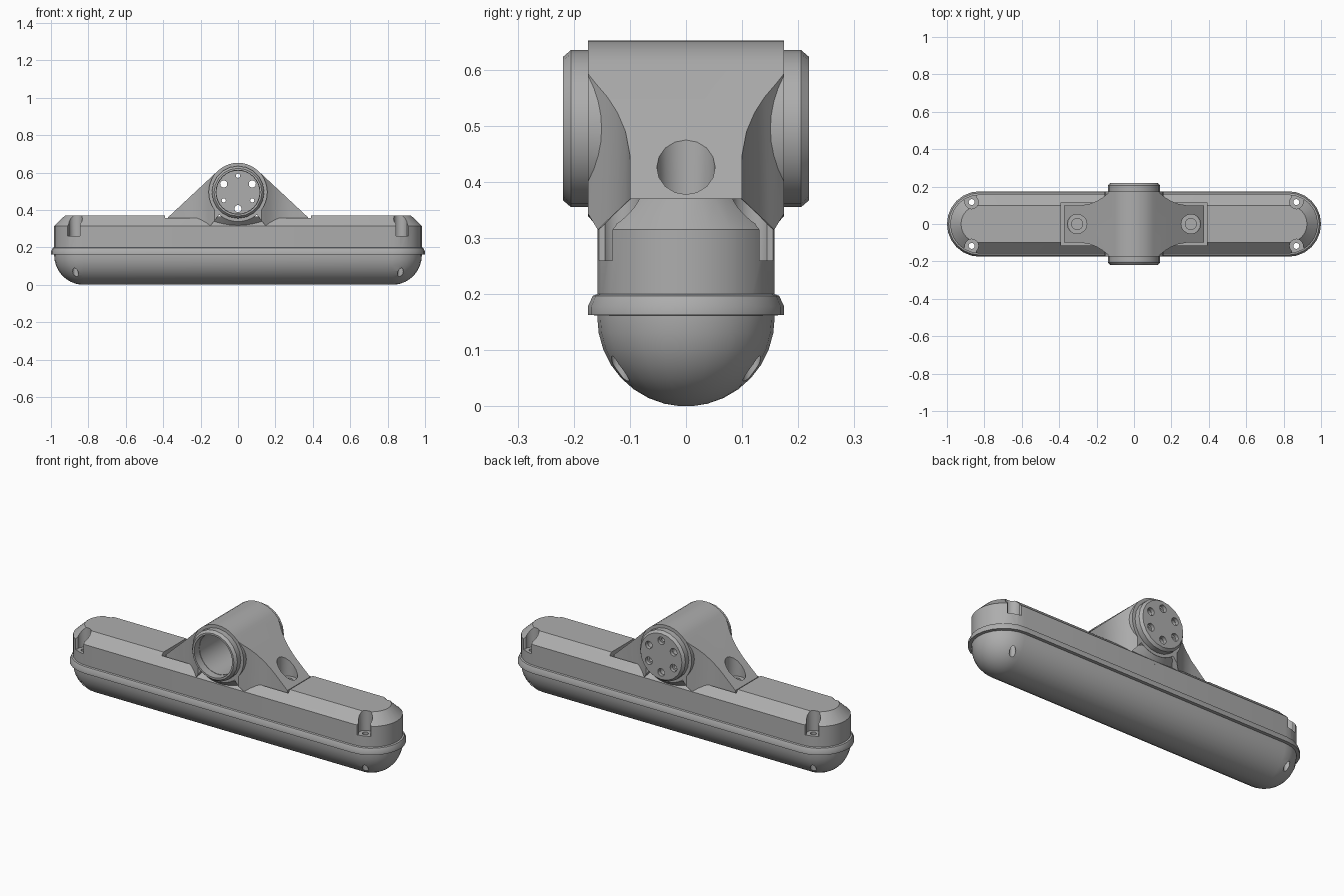
import bpy, bmesh, math
from mathutils import Matrix, Vector

default = bpy.data.objects.get("Cube")
if default:
    bpy.data.objects.remove(default)

grey = bpy.data.materials.new("plain_grey")
grey.use_nodes = True
COLOUR = (0.42, 0.42, 0.42, 1)
grey.diffuse_color = COLOUR
grey.node_tree.nodes["Principled BSDF"].inputs["Base Color"].default_value = COLOUR

PIPE_Z = 0.495   # height of the clamp axis
PIPE_R = 0.157
END_X = 0.825    # centre of the rounded body ends


def finish(name, bm):
    bmesh.ops.recalc_face_normals(bm, faces=bm.faces)
    mesh = bpy.data.meshes.new(name)
    bm.to_mesh(mesh)
    bm.free()
    mesh.materials.append(grey)
    obj = bpy.data.objects.new(name, mesh)
    bpy.context.collection.objects.link(obj)
    return obj


def loft(name, rings):
    """Closed solid through rings of equal point count."""
    bm = bmesh.new()
    loops = [[bm.verts.new(p) for p in ring] for ring in rings]
    n = len(loops[0])
    for a, b in zip(loops, loops[1:]):
        for i in range(n):
            j = (i + 1) % n
            bm.faces.new((a[i], a[j], b[j], b[i]))
    bm.faces.new(loops[0])
    bm.faces.new(loops[-1])
    return finish(name, bm)


def stadium(r, z, steps=12):
    ring = []
    for side, start in ((1, -math.pi / 2), (-1, math.pi / 2)):
        for i in range(steps + 1):
            a = start + math.pi * i / steps
            ring.append((side * END_X + r * math.cos(a), r * math.sin(a), z))
    return ring


def circle_y(r, y, sides):
    return [(r * math.cos(t), y, PIPE_Z + r * math.sin(t))
            for t in (2 * math.pi * i / sides for i in range(sides))]


def circle_z(x, y, r, z, sides=16):
    return [(x + r * math.cos(t), y + r * math.sin(t), z)
            for t in (2 * math.pi * i / sides for i in range(sides))]


def drill(x, y, r, z0, z1):
    return loft("drill", [circle_z(x, y, r, z0), circle_z(x, y, r, z1)])


def box(lo, hi):
    bm = bmesh.new()
    size = Vector(hi) - Vector(lo)
    mid = (Vector(hi) + Vector(lo)) / 2
    bmesh.ops.create_cube(bm, size=1, matrix=Matrix.Translation(mid) @ Matrix.Diagonal((*size, 1)))
    return finish("block", bm)


def combine(obj, tools, operation="DIFFERENCE"):
    bpy.context.view_layer.objects.active = obj
    for tool in tools:
        mod = obj.modifiers.new("combine", "BOOLEAN")
        mod.operation, mod.object, mod.solver = operation, tool, "EXACT"
        bpy.ops.object.modifier_apply(modifier=mod.name)
        bpy.data.objects.remove(tool)


# Rounded lower cover
R = 0.158
cover = loft("lower_cover", [stadium(R * math.sin(t), R - R * math.cos(t))
             for t in (math.radians(a) for a in (4, 14, 25, 36, 47, 58, 69, 80, 90))]
             + [stadium(R, 0.17)])

# Seam lip between the cover and the housing
lip = loft("seam_lip", [stadium(0.158, 0.162), stadium(0.175, 0.163), stadium(0.175, 0.178),
                        stadium(0.166, 0.197), stadium(0.158, 0.2)])

# Upper housing with bevelled top
housing = loft("upper_housing", [stadium(0.158, 0.165), stadium(0.158, 0.315), stadium(0.1, 0.37)])
cutters = [box((-0.39, -0.115, 0.31), (0.39, 0.115, 0.5))]
for s in (-1, 1):
    cutters.append(box((-0.002, s * 0.165 - 0.01, 0.202), (0.002, s * 0.165 + 0.01, 0.3)))

# Corner screw pockets, with holes right through
for sx in (-1, 1):
    for sy in (-1, 1):
        x, y = sx * 0.868, sy * 0.117
        cutters.append(drill(x, y, 0.036, 0.26, 0.5))
        cutters.append(drill(x + sx * 0.014, y + sy * 0.037, 0.038, 0.26, 0.5))
        for part in (cover, lip, housing):
            combine(part, [drill(x, y, 0.016, -0.1, 0.5)])
combine(housing, cutters)

# Saddle: pipe-and-wedge front outline trimmed by a waisted plan outline
arc = lambda a, b, n: [(PIPE_R * math.cos(t), PIPE_Z + PIPE_R * math.sin(t))
                       for t in (math.radians(a + (b - a) * i / n) for i in range(n + 1))]
outline = (arc(47, 133, 10) + [(-0.375, 0.36), (-0.375, 0.3), (-0.16, 0.3)]
           + arc(230, 310, 8) + [(0.16, 0.3), (0.375, 0.3), (0.375, 0.36)])
saddle = loft("clamp_saddle", [[(x, y, z) for x, z in outline] for y in (-0.3, 0.3)])
waist = [(0.125, 0.175), (0.145, 0.16), (0.17, 0.14), (0.2, 0.122), (0.235, 0.108), (0.28, 0.1), (0.39, 0.1)]
quarter = waist[::-1] + [(-x, y) for x, y in waist]
plan = quarter + [(x, -y) for x, y in quarter[::-1]]
combine(saddle, [loft("plan", [[(x, y, z) for x, y in plan] for z in (0, 1)])], "INTERSECT")

# Pipe sleeve
combine(saddle, [loft("sleeve", [circle_y(PIPE_R, y, 40) for y in (-0.1749, 0.1749)])], "UNION")

# Bolt wells in the saddle wings, and the pipe bore
wells = [loft("bore", [circle_y(0.115, y, 32) for y in (-0.3, 0.3)])]
for s in (-1, 1):
    wells.append(drill(s * 0.304, 0, 0.052, 0.36, 0.7))
    wells.append(drill(s * 0.304, 0, 0.03, 0.32, 0.7))
combine(saddle, wells)

# Flared collars under the sleeve ends
collars = []
for s, side in ((-1, "front"), (1, "back")):
    collar = loft(side + "_collar", [circle_y(0.225, s * 0.11, 40), circle_y(PIPE_R, s * 0.174, 40)])
    combine(collar, [box((-1, -1, 0.365), (1, 1, 1))])
    collars.append(collar)


# End caps: open ring at the front, drilled plate at the back
def end_cap(name, s):
    return loft(name, [circle_y(r, s * y, 20) for r, y in
                       ((0.14, 0.165), (0.14, 0.205), (0.128, 0.219))])


front_ring = end_cap("front_ring", -1)
combine(front_ring, [loft("bore", [circle_y(0.117, y, 32) for y in (-0.3, 0.3)])])
back_plate = end_cap("back_plate", 1)
holes = []
for i in range(6):
    a = math.radians(90 + 60 * i)
    x, z = 0.088 * math.cos(a), 0.088 * math.sin(a)
    shift = lambda r, y: [(px + x, py, pz + z) for px, py, pz in circle_y(r, y, 14)]
    holes.append(loft("recess", [shift(0.021, 0.2), shift(0.021, 0.3)]))
    holes.append(loft("hole", [shift(0.011 if i % 2 == 0 else 0.019, y) for y in (0.1, 0.3)]))
combine(back_plate, holes)

# Smooth shading with crisp edges
for part in [cover, lip, housing, saddle, front_ring, back_plate] + collars:
    bpy.ops.object.select_all(action="DESELECT")
    part.select_set(True)
    bpy.context.view_layer.objects.active = part
    bpy.ops.object.shade_smooth_by_angle(angle=math.radians(30))
